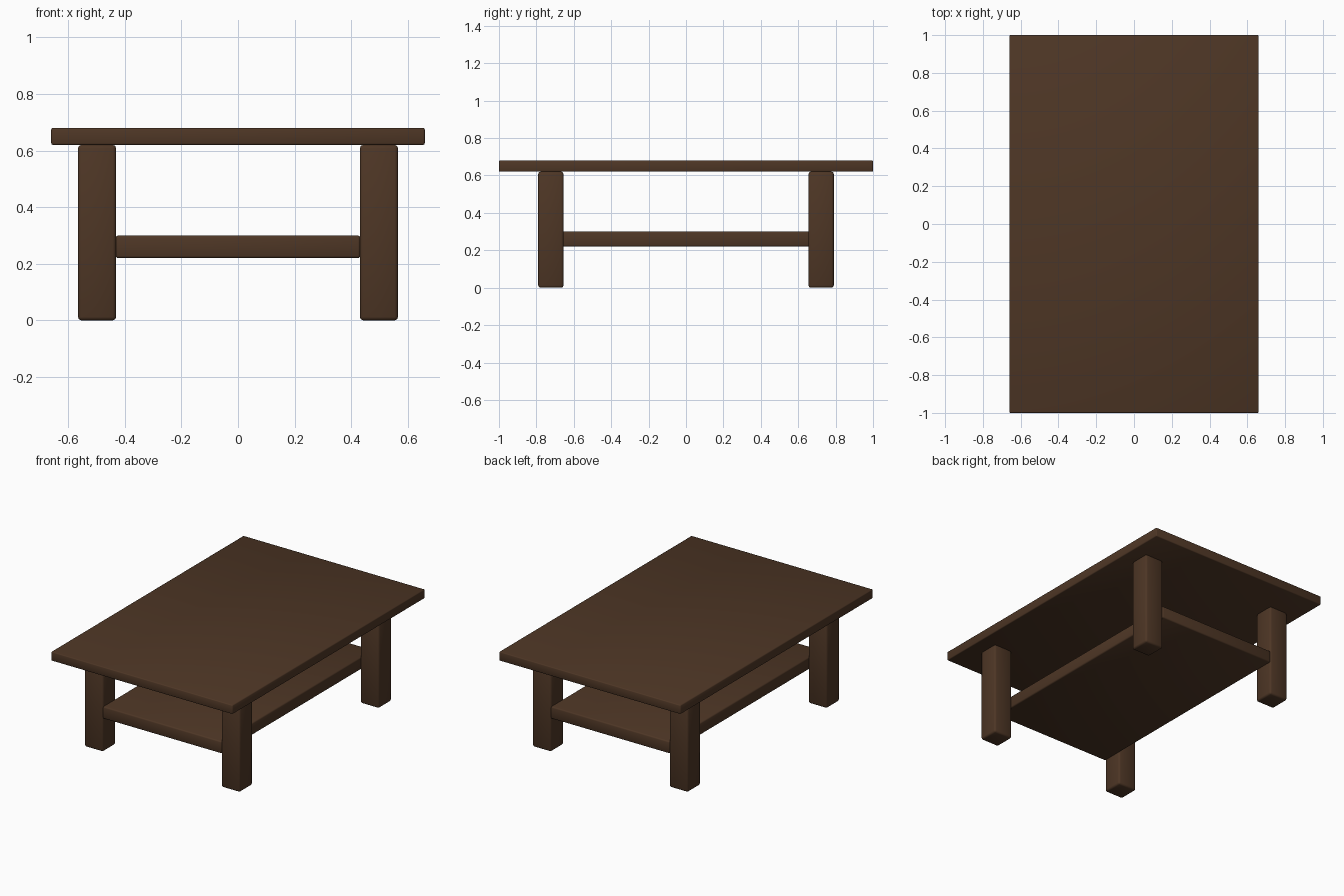
import bpy, bmesh, math

if "Cube" in bpy.data.objects:
    bpy.data.objects.remove(bpy.data.objects["Cube"])

wood = bpy.data.materials.new("dark brown wood")
wood.diffuse_color = (0.076, 0.037, 0.0185, 1.0)
wood.use_nodes = True
wood.node_tree.nodes["Principled BSDF"].inputs["Base Color"].default_value = wood.diffuse_color


def rounded_box(name, x, y, z, bevel):
    """Box from (min, max) ranges with softly rounded edges."""
    bm = bmesh.new()
    bmesh.ops.create_cube(bm, size=1)
    for v in bm.verts:
        v.co = [lo + (c + 0.5) * (hi - lo) for c, (lo, hi) in zip(v.co, (x, y, z))]
    bmesh.ops.bevel(bm, geom=bm.edges[:], offset=bevel, segments=2,
                    profile=0.5, affect='EDGES')
    bmesh.ops.recalc_face_normals(bm, faces=bm.faces[:])
    mesh = bpy.data.meshes.new(name)
    bm.to_mesh(mesh)
    bm.free()
    mesh.materials.append(wood)
    obj = bpy.data.objects.new(name, mesh)
    bpy.context.collection.objects.link(obj)
    bpy.ops.object.select_all(action='DESELECT')
    obj.select_set(True)
    bpy.context.view_layer.objects.active = obj
    bpy.ops.object.shade_smooth_by_angle(angle=math.radians(50))
    return obj


# table top and lower shelf
rounded_box("table_top", (-0.66, 0.66), (-1.0, 1.0), (0.62, 0.68), 0.006)
rounded_box("lower_shelf", (-0.432, 0.432), (-0.79, 0.79), (0.22, 0.30), 0.008)

# four square legs
for sx, side in ((-1, "left"), (1, "right")):
    for sy, end in ((-1, "front"), (1, "back")):
        cx, cy, h = sx * 0.498, sy * 0.7225, 0.0675
        rounded_box(f"{end}_{side}_leg", (cx - h, cx + h), (cy - h, cy + h),
                    (0.0, 0.62), 0.012)
